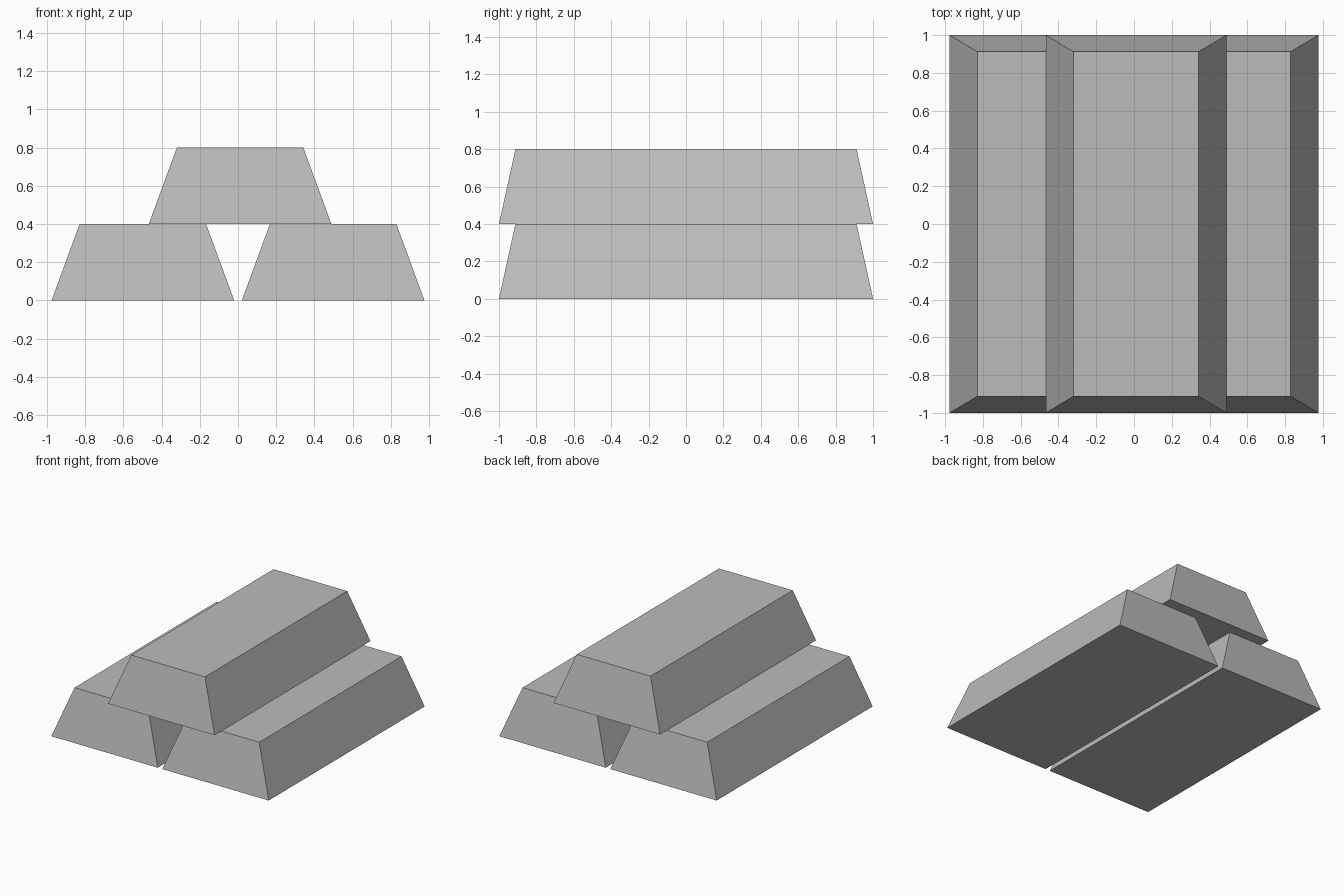
import bpy
import bmesh

if "Cube" in bpy.data.objects:
    bpy.data.objects.remove(bpy.data.objects["Cube"])

# Plain grey metal
grey = bpy.data.materials.new("plain_grey")
grey.diffuse_color = (0.5, 0.5, 0.5, 1)
grey.use_nodes = True
grey.node_tree.nodes["Principled BSDF"].inputs["Base Color"].default_value = grey.diffuse_color

HEIGHT = 0.4
BASE = (0.478, 1.0)    # half width, half length at the bottom
CROWN = (0.331, 0.912)  # half width, half length at the top


def ingot(name, x, z):
    """Flat-sided bar that tapers towards its top."""
    bm = bmesh.new()
    bmesh.ops.create_cube(bm, size=2)
    for v in bm.verts:
        hx, hy = CROWN if v.co.z > 0 else BASE
        v.co = (v.co.x * hx, v.co.y * hy, HEIGHT if v.co.z > 0 else 0)
    mesh = bpy.data.meshes.new(name)
    bm.to_mesh(mesh)
    bm.free()
    mesh.materials.append(grey)
    obj = bpy.data.objects.new(name, mesh)
    obj.location = (x, 0, z)
    bpy.context.collection.objects.link(obj)


# Two bars side by side, one resting across the gap
ingot("lower_left_bar", -0.498, 0)
ingot("lower_right_bar", 0.498, 0)
ingot("upper_bar", 0.011, HEIGHT)
